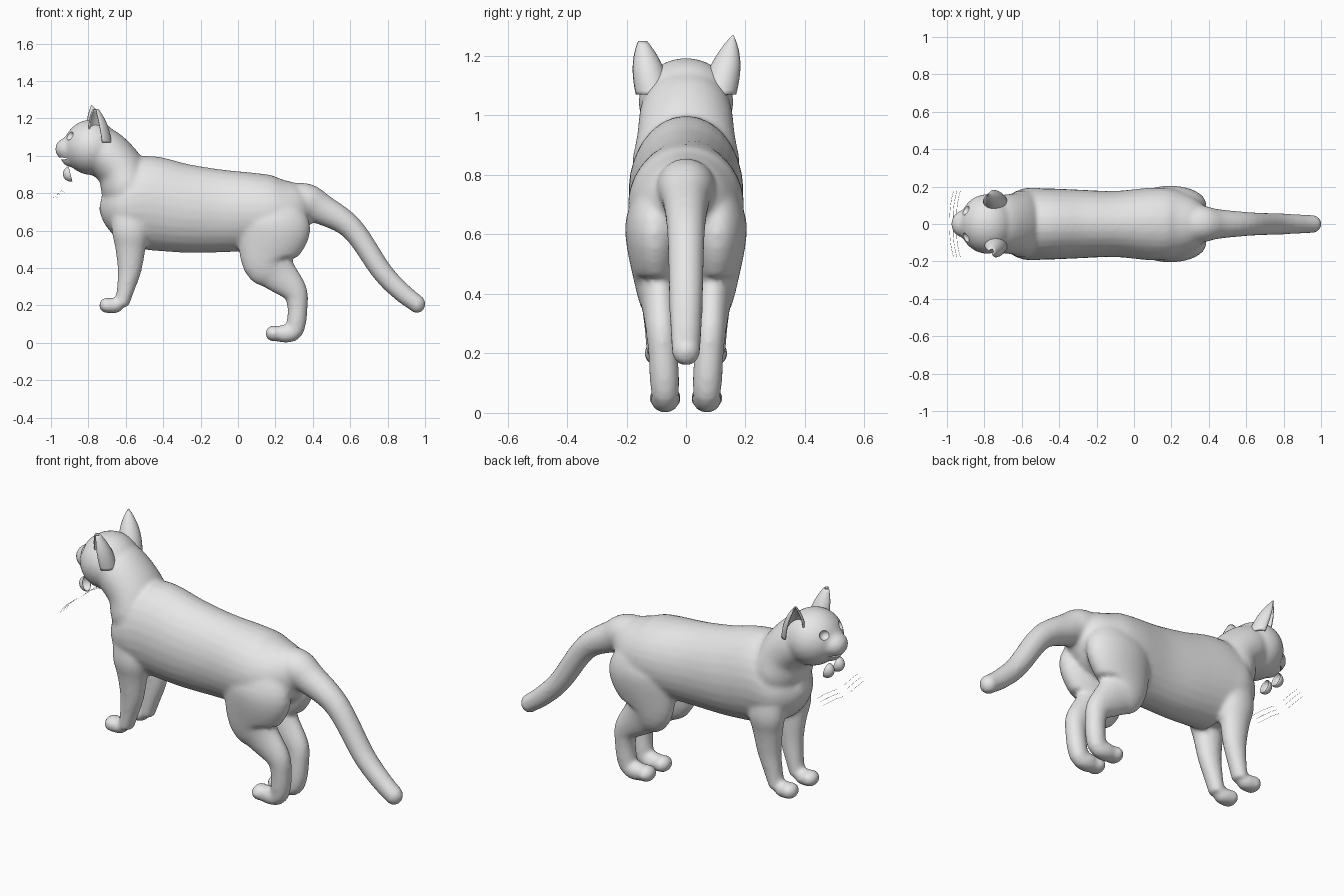
import bpy, bmesh, math
from mathutils import Vector, Matrix

if "Cube" in bpy.data.objects:
    bpy.data.objects.remove(bpy.data.objects["Cube"])

grey = bpy.data.materials.new("plain grey")
grey.use_nodes = True
grey.diffuse_color = (0.8, 0.8, 0.8, 1)
grey.node_tree.nodes["Principled BSDF"].inputs["Base Color"].default_value = (0.8, 0.8, 0.8, 1)


def make_object(name, bm):
    bmesh.ops.recalc_face_normals(bm, faces=bm.faces)
    mesh = bpy.data.meshes.new(name)
    bm.to_mesh(mesh)
    bm.free()
    mesh.materials.append(grey)
    obj = bpy.data.objects.new(name, mesh)
    bpy.context.collection.objects.link(obj)
    return obj


def smooth(obj, angle=50):
    bpy.ops.object.select_all(action='DESELECT')
    obj.select_set(True)
    bpy.context.view_layer.objects.active = obj
    bpy.ops.object.shade_smooth_by_angle(angle=math.radians(angle))


def ball(bm, centre, radii):
    matrix = Matrix.Translation(centre) @ Matrix.Diagonal((*radii, 1))
    return bmesh.ops.create_uvsphere(bm, u_segments=28, v_segments=18, radius=1, matrix=matrix)


def spline(points, steps=5):
    """Catmull-Rom interpolation through tuples of any length."""
    pts = [Vector(p) for p in points]
    pts = [pts[0]] + pts + [pts[-1]]
    out = []
    for a, b, c, d in zip(pts, pts[1:], pts[2:], pts[3:]):
        for i in range(steps):
            t = i / steps
            out.append(b + (c - a) * (t / 2) + (a * 2 - b * 5 + c * 4 - d) * (t * t / 2)
                       + (b * 3 - a - c * 3 + d) * (t ** 3 / 2))
    return out + [pts[-1]]


def loft(bm, points, side=1, sides=28):
    """Elliptical tube; each point is x, y, z, in-plane radius, sideways radius."""
    rows = spline(points)
    rings = []
    for i, (x, y, z, a, b) in enumerate(rows):
        prev, nxt = rows[max(i - 1, 0)], rows[min(i + 1, len(rows) - 1)]
        along = Vector((nxt[0] - prev[0], 0, nxt[2] - prev[2])).normalized()
        normal = along.cross(Vector((0, 1, 0)))
        ring = []
        for k in range(sides):
            ang = math.tau * k / sides
            p = Vector((x, side * y, z)) + normal * (a * math.cos(ang))
            p.y += b * math.sin(ang)
            ring.append(bm.verts.new(p))
        rings.append(ring)
    for r, q in zip(rings, rings[1:]):
        for k in range(sides):
            n = (k + 1) % sides
            bm.faces.new((r[k], r[n], q[n], q[k]))
    bm.faces.new(rings[0][::-1])
    bm.faces.new(rings[-1])


bm = bmesh.new()

# Torso from rump to chest
loft(bm, [(.42, 0, .73, .05, .05), (.33, 0, .72, .135, .135), (.22, 0, .70, .188, .185),
          (.1, 0, .70, .207, .195), (-.1, 0, .705, .222, .177), (-.3, 0, .72, .238, .184),
          (-.5, 0, .75, .25, .192), (-.6, 0, .735, .2, .188), (-.68, 0, .74, .13, .14),
          (-.735, 0, .75, .04, .04)])

# Neck
loft(bm, [(-.55, 0, .68, .13, .14), (-.59, 0, .82, .14, .18), (-.63, 0, .93, .13, .165),
          (-.73, 0, 1.03, .128, .15), (-.79, 0, 1.07, .09, .11)])

# Head, cheeks, muzzle and chin
ball(bm, (-.785, 0, 1.045), (.148, .16, .148))
ball(bm, (-.912, 0, 1.035), (.066, .072, .062))
ball(bm, (-.89, 0, .985), (.055, .06, .045))

# Tail
loft(bm, [(.2, 0, .74, .1, .08), (.35, 0, .755, .1, .1), (.445, 0, .715, .083, .08),
          (.61, 0, .61, .063, .064), (.77, 0, .38, .056, .057), (.88, 0, .267, .052, .052),
          (.955, 0, .21, .047, .048)])
ball(bm, (.956, 0, .208), (.047, .048, .05))

# Legs and paws on both sides
for s in (-1, 1):
    loft(bm, [(.20, .10, .76, .11, .06), (.195, .105, .63, .195, .1), (.16, .1, .45, .148, .077),
              (.21, .09, .375, .107, .062), (.3, .083, .28, .07, .053), (.318, .077, .2, .055, .05),
              (.313, .072, .11, .052, .05), (.3, .07, .05, .045, .046)], s)
    ball(bm, (.255, s * .07, .048), (.085, .05, .048))
    ball(bm, (.19, s * .07, .05), (.044, .055, .043))
    loft(bm, [(-.58, .11, .73, .1, .06), (-.575, .115, .6, .1, .072), (-.575, .105, .5, .081, .063),
              (-.58, .098, .39, .064, .054), (-.6, .093, .29, .048, .048), (-.622, .09, .2, .037, .043)], s)
    ball(bm, (-.67, s * .09, .198), (.06, .047, .042))
    ball(bm, (-.7, s * .09, .2), (.043, .053, .042))

body = make_object("cat_body", bm)

# Fuse the parts into one soft skin
remesh = body.modifiers.new("fuse", 'REMESH')
remesh.mode = 'VOXEL'
remesh.voxel_size = .011
relax = body.modifiers.new("relax", 'SMOOTH')
relax.factor = .5
relax.iterations = 9

# Eye sockets and mouth slit
bm = bmesh.new()
for s in (-1, 1):
    ball(bm, (-.908, s * .078, 1.11), (.03, .03, .027))
ball(bm, (-.94, 0, .985), (.055, .065, .006))
cutter = make_object("face_cutter", bm)
cutter.hide_render = True
cut = body.modifiers.new("face", 'BOOLEAN')
cut.operation = 'DIFFERENCE'
cut.object = cutter
cut.solver = 'EXACT'

graph = bpy.context.evaluated_depsgraph_get()
skin = bpy.data.meshes.new_from_object(body.evaluated_get(graph))
body.modifiers.clear()
body.data = skin
skin.materials.clear()
skin.materials.append(grey)
bpy.data.objects.remove(cutter)
smooth(body, 40)


def ear(name, s, tip, reach):
    """Cupped cone opening forward and outward; reach below 1 blunts the tip."""
    base = Vector((-.735, s * .11, 1.07))
    bm = bmesh.new()
    rows, cols = 14, 18
    grid = []
    for i in range(rows + 1):
        t = reach * i / rows
        c = base.lerp(Vector(tip), t)
        r = .058 * (1 - t ** 2.5) + .002
        row = []
        for k in range(cols + 1):
            ang = math.radians(-45 * -s + 250 * (k / cols - .5))
            row.append(bm.verts.new(c + Vector((math.cos(ang), -math.sin(ang), 0)) * r))
        grid.append(row)
    for p, q in zip(grid, grid[1:]):
        for k in range(cols):
            bm.faces.new((p[k], p[k + 1], q[k + 1], q[k]))
    obj = make_object(name, bm)
    obj.modifiers.new("thickness", 'SOLIDIFY').thickness = .008
    smooth(obj)


ear("pointed_ear", 1, (-.782, .158, 1.27), 1)
ear("blunt_ear", -1, (-.765, -.15, 1.27), .9)

# Loose domed eyes below the chin
for s, label in ((-1, "right_eye"), (1, "left_eye")):
    bm = bmesh.new()
    bmesh.ops.create_uvsphere(bm, u_segments=24, v_segments=16, radius=1)
    bmesh.ops.delete(bm, geom=[v for v in bm.verts if v.co.x > .01], context='VERTS')
    bm.transform(Matrix.Translation((-.896, s * .045, .903)) @ Matrix.Rotation(-.25, 4, 'Y')
                 @ Matrix.Diagonal((.04, .034, .041, 1)))
    eye = make_object(label, bm)
    eye.modifiers.new("thickness", 'SOLIDIFY').thickness = .003
    smooth(eye)

# Fine whiskers
for s, label in ((-1, "right_whiskers"), (1, "left_whiskers")):
    curve = bpy.data.curves.new(label, 'CURVE')
    curve.dimensions = '3D'
    curve.bevel_depth = .0008
    curve.bevel_resolution = 0
    for i in range(3):
        strand = curve.splines.new('POLY')
        strand.points.add(8)
        for k, p in enumerate(strand.points):
            t = k / 8
            p.co = (-.985 + .018 * i + .02 * t * t, s * (.035 + .14 * t),
                    .775 + .015 * i + .03 * t * (1 - t), 1)
    curve.materials.append(grey)
    bpy.context.collection.objects.link(bpy.data.objects.new(label, curve))
